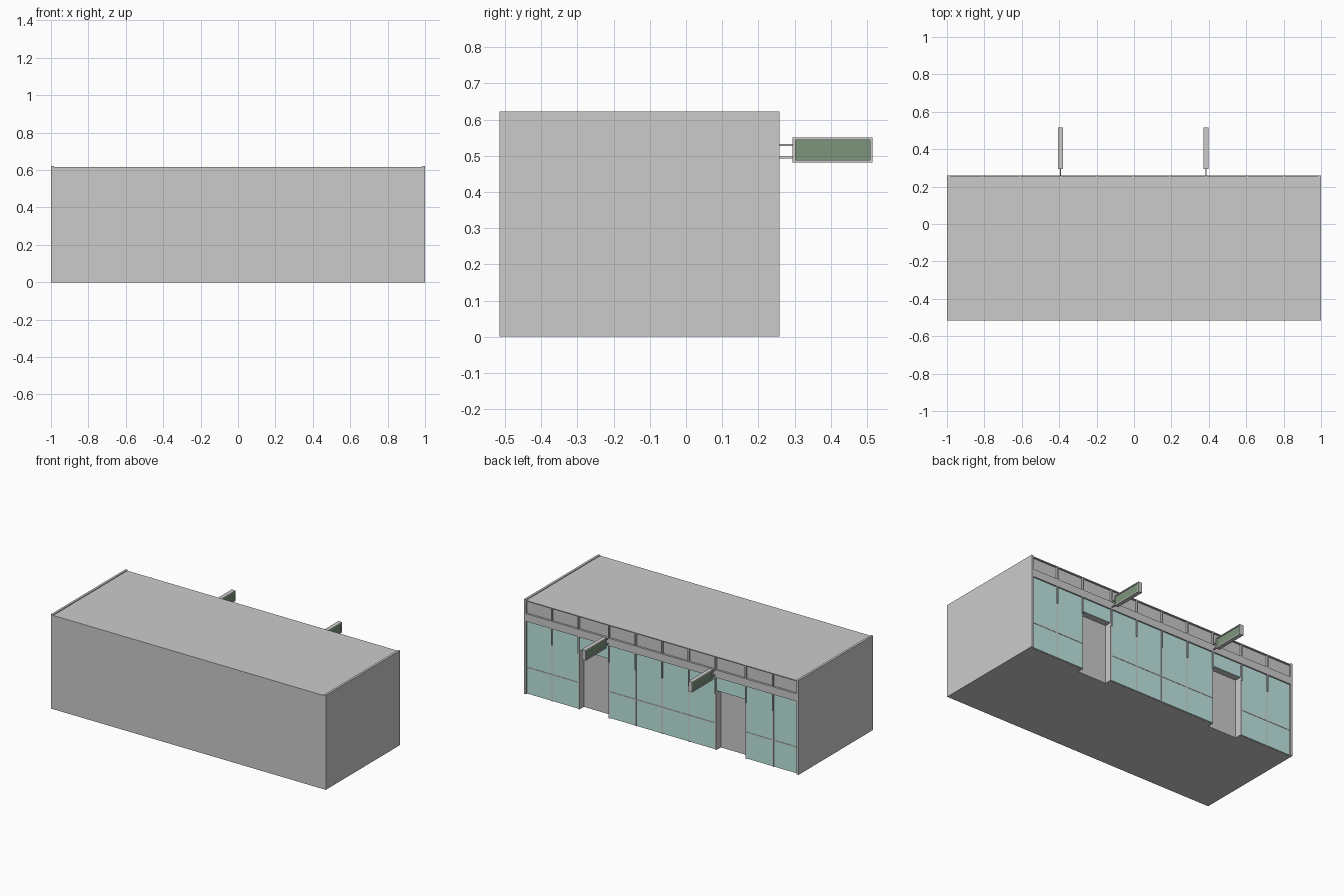
import bpy

if "Cube" in bpy.data.objects:
    bpy.data.objects.remove(bpy.data.objects["Cube"])

def material(name, colour):
    m = bpy.data.materials.new(name)
    m.diffuse_color = colour
    m.use_nodes = True
    m.node_tree.nodes["Principled BSDF"].inputs["Base Color"].default_value = m.diffuse_color
    return m

GLASS = material("glass_teal", (0.52, 0.8, 0.76, 1))
GREEN = material("sign_green", (0.2, 0.3, 0.2, 1))

def box(name, x, y, z, mat=None):
    """Box from (min, max) pairs on each axis."""
    bpy.ops.mesh.primitive_cube_add(
        size=1, location=[(a + b) / 2 for a, b in (x, y, z)])
    ob = bpy.context.object
    ob.name = name
    ob.scale = [b - a for a, b in (x, y, z)]
    bpy.ops.object.transform_apply(location=False, rotation=False, scale=True)
    if mat:
        ob.data.materials.append(mat)
    return ob

FRONT, WALL, PANE, EDGE = -0.515, 0.245, 0.249, 0.258
ROOF, TOP = 0.617, 0.622
BEAM_LOW, BEAM_HIGH = 0.48, 0.53
DOOR_TOP, RECESS = 0.39, 0.205
bays = [-0.985, -0.81, -0.612, -0.392, -0.197, -0.003, 0.191, 0.385, 0.605, 0.8, 0.985]
doors = (2, 7)

# Main body with two door recesses cut into the shopfront
body = box("building_body", (-0.985, 0.985), (FRONT, WALL), (0, ROOF))
for i in doors:
    cutter = box("door_cutter", (bays[i] + 0.005, bays[i + 1] - 0.005), (RECESS, 0.4), (-0.1, DOOR_TOP))
    cutter.hide_render = True
    mod = body.modifiers.new("door_recess", 'BOOLEAN')
    mod.object = cutter
    mod.solver = 'EXACT'
    bpy.context.view_layer.objects.active = body
    bpy.ops.object.modifier_apply(modifier=mod.name)
    bpy.data.objects.remove(cutter)

# Side walls rising slightly above the roof
for s, side in ((-1, "left"), (1, "right")):
    box(side + "_side_wall", tuple(sorted((s * 0.985, s))), (FRONT, EDGE), (0, TOP))

# Beam over the windows and recessed fascia band above
box("window_head_beam", (-0.985, 0.985), (WALL - 0.002, EDGE), (BEAM_LOW, BEAM_HIGH))
box("fascia_cap", (-0.985, 0.985), (WALL - 0.002, EDGE - 0.002), (ROOF - 0.006, ROOF))

# Glazing, one bay at a time
for i, (a, b) in enumerate(zip(bays, bays[1:])):
    low = DOOR_TOP if i in doors else 0.003
    box("window_pane", (a + 0.003, b - 0.003), (WALL - 0.003, PANE), (low, BEAM_LOW), GLASS)
    if i not in doors:
        box("window_rail", (a + 0.003, b - 0.003), (WALL, PANE + 0.002), (0.17, 0.177))

# Mullions and fascia posts between bays
for i, x in enumerate(bays[1:-1], 1):
    box("mullion", (x - 0.004, x + 0.004), (WALL - 0.002, PANE + 0.002), (0, BEAM_LOW))
    box("upper_mullion", (x - 0.004, x + 0.004), (WALL, EDGE - 0.001), (0.37, BEAM_LOW))
    box("fascia_post", (x - 0.004, x + 0.004), (WALL - 0.002, EDGE), (BEAM_HIGH, ROOF))

# Projecting blade signs: open frame, green faces and two brackets
for x in (-0.392, 0.385):
    y0, y1, z0, z1, t = 0.295, 0.515, 0.482, 0.55, 0.007
    w = (x - 0.0135, x + 0.0135)
    box("sign_frame_top", w, (y0, y1), (z1 - t, z1))
    box("sign_frame_bottom", w, (y0, y1), (z0, z0 + t))
    box("sign_frame_inner", w, (y0, y0 + t), (z0 + t, z1 - t))
    box("sign_frame_outer", w, (y1 - t, y1), (z0 + t, z1 - t))
    box("sign_panel", (x - 0.009, x + 0.009), (y0 + t, y1 - t), (z0 + t, z1 - t), GREEN)
    for z in (0.495, 0.53):
        box("sign_bracket", (x - 0.003, x + 0.003), (WALL, y0 + 0.002), (z - 0.003, z + 0.003))
